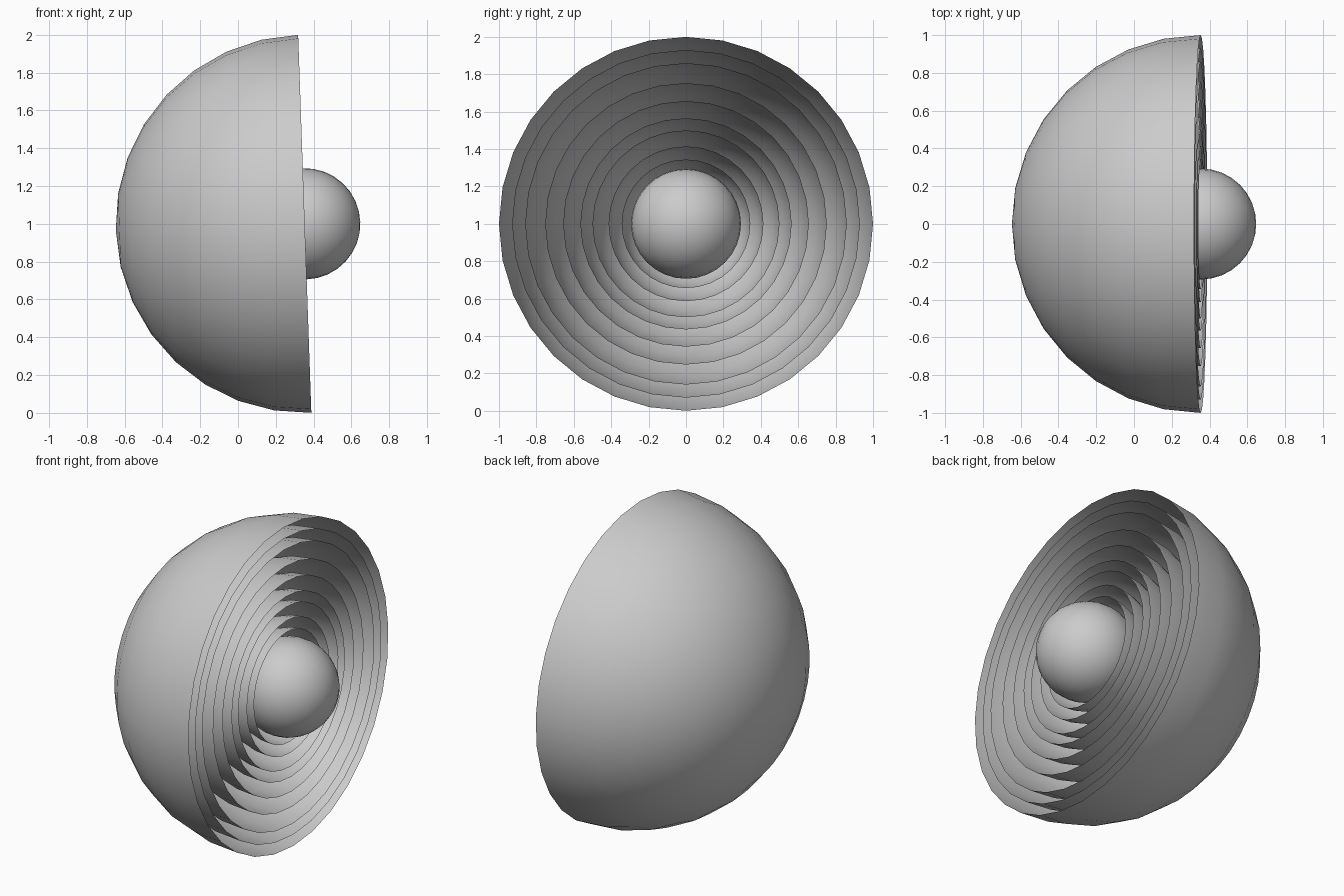
import bpy, bmesh, math
from mathutils import Matrix

if "Cube" in bpy.data.objects:
    bpy.data.objects.remove(bpy.data.objects["Cube"])

CENTRE = (0.353, 0, 1.0)
TILT = math.radians(88)  # open side faces +x, leaning slightly upward
SHELL_RADII = [1.0, 0.93, 0.86, 0.753, 0.657, 0.565, 0.50, 0.414, 0.344]
CORE_RADIUS = 0.294


def ball(name, radius, half):
    bm = bmesh.new()
    bmesh.ops.create_uvsphere(bm, u_segments=32, v_segments=16, radius=radius)
    if half:
        # keep only the bowl below the equator, left open
        top = [v for v in bm.verts if v.co.z > 1e-4]
        bmesh.ops.delete(bm, geom=top, context='VERTS')
    for f in bm.faces:
        f.smooth = True
    bm.transform(Matrix.Translation(CENTRE) @ Matrix.Rotation(TILT, 4, 'Y'))
    mesh = bpy.data.meshes.new(name)
    bm.to_mesh(mesh)
    bm.free()
    obj = bpy.data.objects.new(name, mesh)
    bpy.context.collection.objects.link(obj)
    return obj


# Nested open half shells
for i, r in enumerate(SHELL_RADII):
    ball(f"half_shell_{i + 1}", r, True)

# Full sphere at the centre
ball("core", CORE_RADIUS, False)
